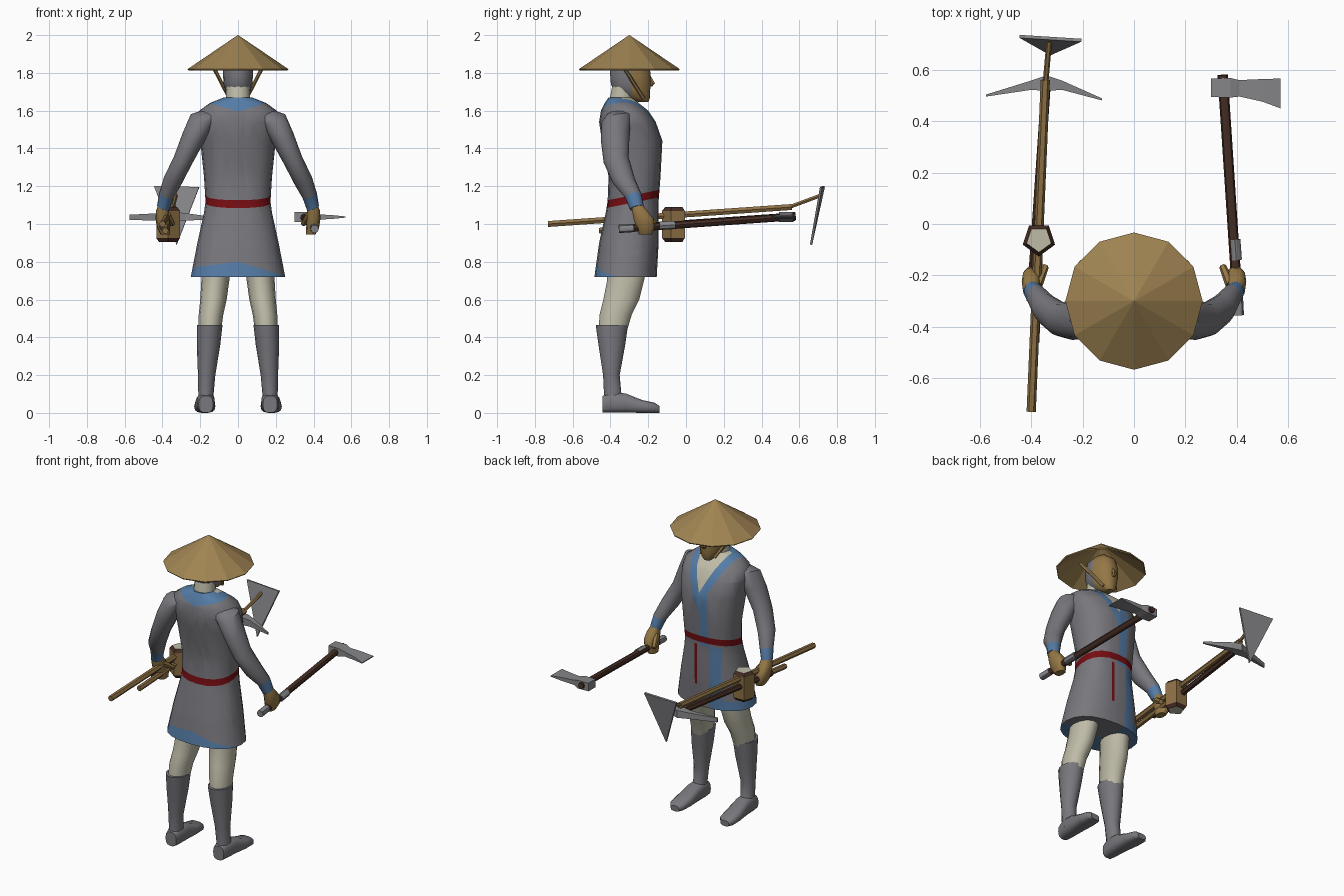
import bpy, bmesh, math
from mathutils import Vector

cube = bpy.data.objects.get("Cube")
if cube:
    bpy.data.objects.remove(cube)


def material(name, *rgb):
    m = bpy.data.materials.new(name)
    m.use_nodes = True
    m.diffuse_color = (*rgb, 1)
    m.node_tree.nodes["Principled BSDF"].inputs["Base Color"].default_value = (*rgb, 1)
    return m


grey = material("grey cloth", .19, .185, .205)
blue = material("blue trim", .09, .2, .38)
red = material("red sash", .18, .004, .006)
cream = material("cream linen", .52, .5, .39)
straw = material("straw", .35, .23, .085)
skin = material("tan skin", .30, .185, .06)
wood = material("pale wood", .27, .165, .06)
brown = material("dark wood", .06, .027, .018)
metal = material("iron", .24, .24, .255)


def finish(name, bm, mats, rule=None, cuts=(), smooth=True):
    """Turn a bmesh into an object, cutting colour borders first."""
    for point, normal in cuts:
        bmesh.ops.bisect_plane(bm, geom=bm.verts[:] + bm.edges[:] + bm.faces[:],
                               plane_co=point, plane_no=normal, dist=1e-4)
    bmesh.ops.recalc_face_normals(bm, faces=bm.faces[:])
    if rule:
        for f in bm.faces:
            f.material_index = mats.index(rule(f.calc_center_median(), f.normal))
    me = bpy.data.meshes.new(name)
    bm.to_mesh(me)
    bm.free()
    for m in mats:
        me.materials.append(m)
    ob = bpy.data.objects.new(name, me)
    bpy.context.collection.objects.link(ob)
    if smooth:
        bpy.ops.object.select_all(action="DESELECT")
        ob.select_set(True)
        bpy.context.view_layer.objects.active = ob
        bpy.ops.object.shade_smooth_by_angle(angle=math.radians(45))
    return ob


def loft(name, rings, mats, u=(1, 0, 0), v=(0, 1, 0), n=14, power=2.0, phase=0.0,
         caps=True, **kw):
    """Skin rings given as (x, y, z, half size along u, half size along v)."""
    u, v = Vector(u).normalized(), Vector(v).normalized()
    grow = 1.0
    if n == 4:
        phase, grow = math.pi / 4, math.sqrt(2)
    bm = bmesh.new()
    loops = []
    for x, y, z, a, b in rings:
        loop = []
        for i in range(n):
            t = phase + math.tau * i / n
            c, s = math.cos(t), math.sin(t)
            c = math.copysign(abs(c) ** (2 / power), c) * a * grow
            s = math.copysign(abs(s) ** (2 / power), s) * b * grow
            loop.append(bm.verts.new(Vector((x, y, z)) + u * c + v * s))
        loops.append(loop)
    for p, q in zip(loops, loops[1:]):
        for i in range(n):
            j = (i + 1) % n
            bm.faces.new((p[i], p[j], q[j], q[i]))
    if caps:
        bm.faces.new(loops[0])
        bm.faces.new(loops[-1])
    return finish(name, bm, mats, **kw)


def rod(name, p, q, r, mat, n=6, r2=None):
    d = Vector(q) - Vector(p)
    u = d.cross((0, 0, 1)).normalized()
    r2 = r2 or r
    return loft(name, [(*p, r, r), (*q, r2, r2)], [mat], u, d.cross(u), n)


def upright(rows):
    """Rows of (z, x, half width, back y, front y) as rings."""
    return [(x, (b + f) / 2, z, w, (f - b) / 2) for z, x, w, b, f in rows]


# Tunic with crossed collar, sash, hanging sash end and blue hem
def belt_height(p, base):
    return p.z - base - .2 * (p.y + .42)


def tunic_colour(p, n):
    front = p.y > -.34
    ax = abs(p.x)
    if -.02 < belt_height(p, 1.105) < .02:
        return red
    if p.z > 1.3:
        if front and ax < .45 * (p.z - 1.46):
            return cream
        if front and p.z > 1.34 and ax < .45 * (p.z - 1.46) + .055:
            return blue
        if not front and p.z > 1.595 + .3 * ax:
            return blue
    if p.z > 1.1:
        return blue if front and -.06 < p.x < 0 and p.z < 1.47 else grey
    if front and .025 < p.x < .042 and p.z > .86:
        return red
    if front and -.13 < p.x < -.06:
        return blue
    hem = p.z < .8 - .3 * p.x and p.z < .8 + .12 * p.x
    return blue if hem and (p.x < -.06 or p.y < -.36) else grey


cuts = [((0, 0, 1.46), (s, 0, -.45)) for s in (1, -1)]
cuts += [((s * .055, 0, 1.46), (s, 0, -.45)) for s in (1, -1)]
cuts += [((x, 0, 0), (1, 0, 0)) for x in (-.13, -.06, 0, .025, .042)]
cuts += [((0, -.42, z), (0, -.2, 1)) for z in (1.085, 1.125)]
cuts += [((0, 0, 1.595), (s * -.3, 0, 1)) for s in (1, -1)]
cuts += [((0, 0, .8), (.3, 0, 1)), ((0, 0, .8), (-.12, 0, 1)),
         ((0, 0, .86), (0, 0, 1)), ((0, -.34, 0), (0, 1, 0))]
loft("tunic", upright([
    (.72, 0, .25, -.485, -.155), (.9, 0, .215, -.46, -.145), (1.06, 0, .18, -.425, -.145),
    (1.12, 0, .172, -.415, -.145), (1.25, 0, .18, -.41, -.135), (1.44, 0, .2, -.445, -.125),
    (1.54, 0, .215, -.46, -.16), (1.6, 0, .205, -.45, -.2), (1.64, 0, .15, -.43, -.25),
    (1.67, 0, .075, -.41, -.285)]),
    [grey, blue, red, cream], n=20, power=2.3, rule=tunic_colour, cuts=cuts)

# Neck and head
loft("neck", upright([(1.56, 0, .075, -.42, -.28), (1.64, 0, .066, -.41, -.28),
                      (1.74, 0, .062, -.39, -.27)]), [cream])
loft("head", upright([
    (1.645, 0, .022, -.25, -.2), (1.665, 0, .045, -.31, -.19), (1.7, 0, .065, -.38, -.188),
    (1.74, 0, .076, -.4, -.185), (1.8, 0, .08, -.405, -.185), (1.86, 0, .074, -.395, -.2),
    (1.9, 0, .035, -.34, -.25)]), [grey, skin], power=2.2,
    rule=lambda p, n: skin if p.y > -.285 else grey, cuts=[((0, -.285, 0), (0, 1, 0))])
loft("nose", [(0, -.195, 1.785, .008, .008), (0, -.178, 1.745, .015, .016),
              (0, -.188, 1.728, .01, .01)], [skin], n=6)

# Conical hat, hollow underneath
hat = loft("hat", [(0, -.3, 1.82, .267, .267), (0, -.3, 2, .001, .001)], [straw],
           n=12, caps=False, smooth=False)
shell = hat.modifiers.new("thickness", "SOLIDIFY")
shell.thickness = .008
shell.offset = -1

for s, side in ((1, "left"), (-1, "right")):
    # Hat cord
    rod(side + "_hat_cord", (s * .13, -.33, 1.83), (s * .045, -.225, 1.665), .01, straw)

    # Sleeve with blue cuff, and the gripping hand
    along = Vector((s * .4, .25, -1))
    across = along.cross((0, 1, 0))
    loft(side + "_sleeve", [
        (s * .12, -.365, 1.59, .05, .055), (s * .185, -.37, 1.555, .07, .08),
        (s * .235, -.375, 1.46, .062, .078), (s * .29, -.37, 1.34, .052, .068),
        (s * .345, -.33, 1.23, .05, .06), (s * .38, -.28, 1.15, .04, .045),
        (s * .397, -.26, 1.085, .034, .038)], [grey, blue], across, along.cross(across), n=12,
        rule=lambda p, n: blue if p.z < 1.15 else grey)
    loft(side + "_hand", [
        (s * .393, -.265, 1.11, .025, .028), (s * .4, -.245, 1.07, .034, .042),
        (s * .4, -.225, 1.03, .037, .055), (s * .395, -.215, .98, .034, .052),
        (s * .385, -.215, .945, .025, .035)], [skin], n=10, power=2.6)
    rod(side + "_thumb", (s * .375, -.235, 1.05), (s * .345, -.165, 1.0), .02, skin, r2=.014)

    # Leg, boot shaft and foot
    loft(side + "_leg", upright([
        (.8, s * .11, .075, -.42, -.2), (.7, s * .12, .074, -.42, -.22),
        (.6, s * .13, .07, -.44, -.245), (.52, s * .143, .065, -.46, -.285),
        (.42, s * .15, .058, -.465, -.315)]), [cream])
    loft(side + "_boot", upright([
        (.465, s * .15, .068, -.48, -.305), (.36, s * .156, .062, -.465, -.32),
        (.2, s * .166, .046, -.44, -.35), (.09, s * .17, .04, -.435, -.34),
        (.04, s * .172, .046, -.44, -.31)]), [grey])
    loft(side + "_foot", [
        (s * .17, -.442, .045, .038, .045), (s * .17, -.4, .055, .047, .055),
        (s * .172, -.32, .052, .05, .052), (s * .176, -.23, .034, .056, .034),
        (s * .178, -.165, .027, .05, .027), (s * .178, -.14, .018, .03, .018)],
        [grey], v=(0, 0, 1), power=2.8)

# Axe in the left hand
rod("axe_handle", (.405, -.33, .975), (.345, .58, 1.04), .02, brown, 8)
rod("axe_butt", (.406, -.355, .974), (.402, -.28, .979), .022, metal, 8)
rod("axe_collar", (.398, -.14, .99), (.392, -.06, .995), .022, metal, 8)
loft("axe_head", [
    (.3, .53, 1.037, .036, .026), (.375, .53, 1.037, .038, .026), (.41, .528, 1.037, .032, .015),
    (.5, .52, 1.037, .044, .01), (.57, .508, 1.037, .058, .003)],
    [metal], (0, 1, 0), (0, 0, 1), n=4, smooth=False)

# Pick in the right hand
rod("pick_handle", (-.4, -.3, .985), (-.34, .57, 1.045), .018, brown)
loft("pick_head", [
    (-.575, .5, 1.035, .004, .014), (-.4, .54, 1.038, .018, .02), (-.34, .548, 1.04, .03, .024),
    (-.28, .54, 1.038, .018, .02), (-.125, .485, 1.03, .004, .006)],
    [metal], (0, 1, 0), (0, 0, 1), n=4, smooth=False)

# Hoe in the right hand
rod("hoe_shaft", (-.4, -.73, 1.0), (-.345, .56, 1.09), .018, wood)
rod("hoe_neck", (-.345, .54, 1.087), (-.33, .71, 1.15), .011, wood)
bm = bmesh.new()
bm.faces.new([bm.verts.new(p) for p in ((-.445, .73, 1.2), (-.205, .715, 1.195), (-.325, .662, .89))])
blade = finish("hoe_blade", bm, [metal], smooth=False)
edge = blade.modifiers.new("thickness", "SOLIDIFY")
edge.thickness = .012
edge.offset = 0

# Five-sided mallet in the right hand
rod("mallet_handle", (-.385, -.46, .965), (-.37, -.06, 1.0), .017, wood)


def mallet_colour(p, n):
    if abs(n.z) > .95:
        return cream
    return brown if abs(n.z) > .3 else wood


loft("mallet_head", [(-.37, -.06, z, r, r) for z, r in
                     ((.905, .05), (.925, .066), (1.07, .066), (1.09, .05))],
     [wood, brown, cream], n=5, phase=-math.pi / 2, rule=mallet_colour, smooth=False)
